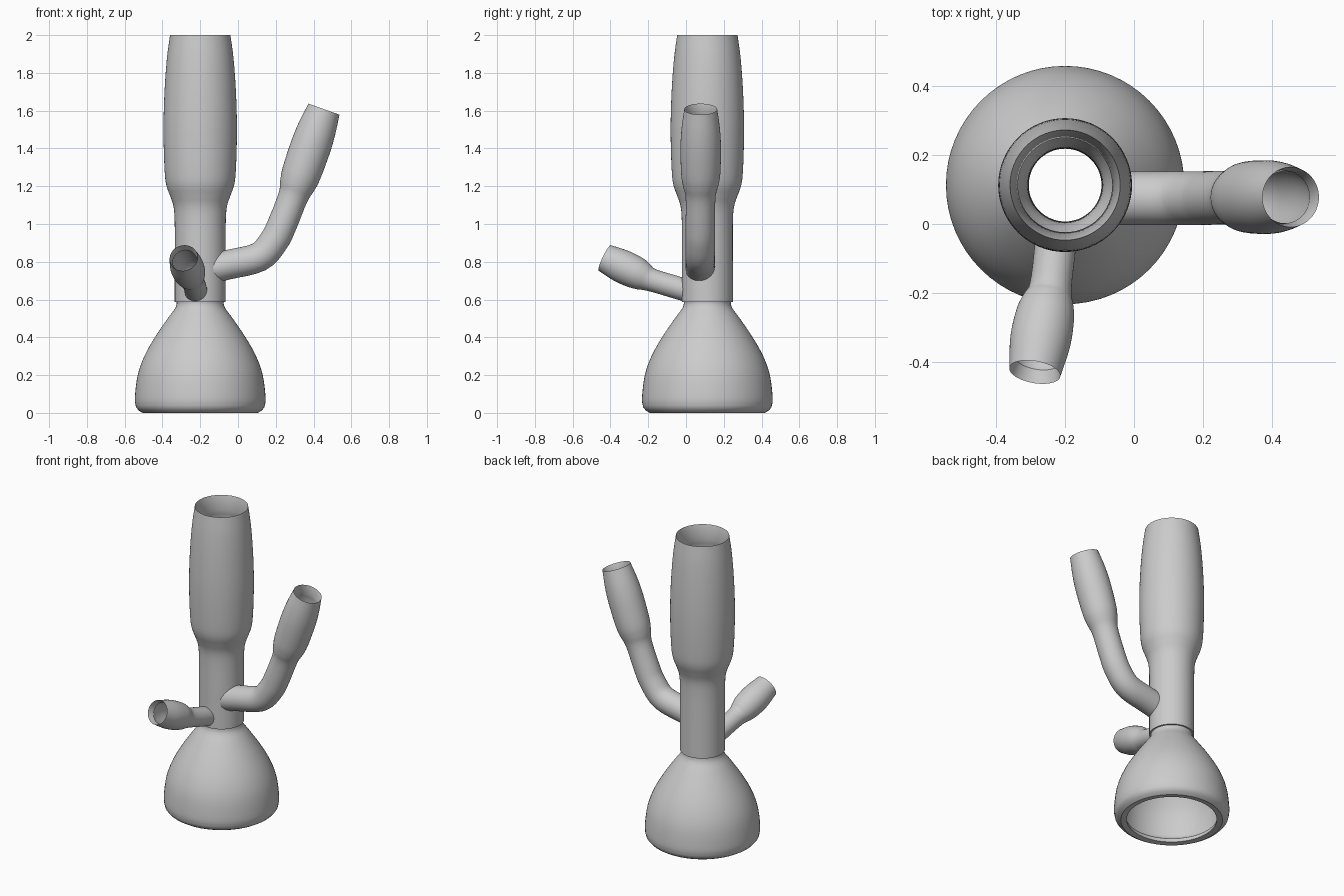
import bpy, bmesh, math
from mathutils import Vector

if "Cube" in bpy.data.objects:
    bpy.data.objects.remove(bpy.data.objects["Cube"])

AXIS = Vector((-0.2, 0.113, 0))   # centre line of base and main tube
SEG = 64

grey = bpy.data.materials.new("plain_grey")
grey.diffuse_color = (0.6, 0.6, 0.6, 1)
grey.use_nodes = True
grey.node_tree.nodes["Principled BSDF"].inputs["Base Color"].default_value = grey.diffuse_color


def smooth_points(pts, n=4):
    """Catmull-Rom resampling of a few key points."""
    v = [Vector(p) for p in pts]
    v = [2 * v[0] - v[1]] + v + [2 * v[-1] - v[-2]]
    out = []
    for a, b, c, d in zip(v, v[1:], v[2:], v[3:]):
        for i in range(n):
            t = i / n
            out.append(0.5 * (2 * b + (c - a) * t + (2 * a - 5 * b + 4 * c - d) * t * t
                              + (3 * b - a - 3 * c + d) * t ** 3))
    return out + [v[-2]]


def skin(name, rings, keep_out=0):
    """Closed wall through rings of (centre, axis, radius)."""
    bm = bmesh.new()
    loops = []
    for c, ax, r in rings:
        q = Vector((0, 0, 1)).rotation_difference(ax)
        loop = []
        for i in range(SEG):
            a = 2 * math.pi * i / SEG
            p = c + q @ Vector((r * math.cos(a), r * math.sin(a), 0))
            d = p - AXIS
            if keep_out and math.hypot(d.x, d.y) < keep_out:
                # slide along the branch so it ends inside the main tube's wall
                aa = ax.x ** 2 + ax.y ** 2
                bb = d.x * ax.x + d.y * ax.y
                cc = d.x ** 2 + d.y ** 2 - keep_out ** 2
                p = p + ax * ((-bb + math.sqrt(bb * bb - aa * cc)) / aa)
            loop.append(bm.verts.new(p))
        loops.append(loop)
    for k, A in enumerate(loops):
        B = loops[(k + 1) % len(loops)]
        for i in range(SEG):
            j = (i + 1) % SEG
            bm.faces.new((A[i], A[j], B[j], B[i]))
    bmesh.ops.remove_doubles(bm, verts=bm.verts, dist=0.0002)
    bmesh.ops.recalc_face_normals(bm, faces=bm.faces)
    me = bpy.data.meshes.new(name)
    bm.to_mesh(me)
    bm.free()
    me.materials.append(grey)
    ob = bpy.data.objects.new(name, me)
    bpy.context.collection.objects.link(ob)
    bpy.ops.object.select_all(action='DESELECT')
    ob.select_set(True)
    bpy.context.view_layer.objects.active = ob
    bpy.ops.object.shade_smooth_by_angle(angle=math.radians(35))
    return ob


def lathe(name, profile):
    up = Vector((0, 0, 1))
    return skin(name, [(AXIS + up * z, up, r) for r, z in profile])


def branch(name, keys, wall, lip):
    """Hollow tube along (x, y, z, radius) keys with a tapered inner lip."""
    pts = smooth_points(keys)
    n = len(pts)
    outer = []
    for i, p in enumerate(pts):
        t = (pts[min(i + 1, n - 1)] - pts[max(i - 1, 0)]).to_3d().normalized()
        outer.append((p.to_3d(), t, p[3]))
    end, t, r = outer[-1]
    inner = [(c, a, q - wall) for c, a, q in outer if (end - c).length > lip * 1.2]
    inner.append((end - t * lip, t, r - wall * 0.8))
    return skin(name, outer + inner[::-1], keep_out=0.12)


# Bell-shaped base, open underneath
bell = smooth_points([(0.34, 0.03), (0.346, 0.08), (0.331, 0.2), (0.296, 0.3), (0.24, 0.4),
                      (0.172, 0.5), (0.135, 0.55), (0.125, 0.575), (0.125, 0.59)])
bell_in = smooth_points([(0.107, 0.59), (0.108, 0.55), (0.14, 0.5), (0.205, 0.4),
                         (0.26, 0.3), (0.295, 0.2), (0.305, 0.08), (0.30, 0.05)])
lathe("bell_base", [(0.27, 0.004), (0.305, 0.0), (0.325, 0.012)]
      + [tuple(p) for p in bell] + [tuple(p) for p in bell_in] + [(0.275, 0.03)])

# Main upright tube with swollen mouth
tube = [tuple(p) for p in smooth_points(
    [(0.135, 0.587), (0.135, 0.8), (0.135, 1.0), (0.141, 1.09), (0.16, 1.15), (0.178, 1.2),
     (0.187, 1.26), (0.193, 1.4), (0.194, 1.55), (0.188, 1.72), (0.176, 1.88), (0.16, 2.0)])]
tube_in = [(r - 0.028, z) for r, z in tube if z < 1.88] + [(0.137, 1.91)]
lathe("main_tube", tube + tube_in[::-1])

# Bent side branch with swollen mouth
branch("bent_branch", [
    (-0.2, 0.075, 0.75, 0.078), (-0.05, 0.075, 0.785, 0.078), (0.11, 0.075, 0.825, 0.078),
    (0.19, 0.075, 0.91, 0.078), (0.235, 0.076, 1.0, 0.078), (0.29, 0.077, 1.14, 0.079),
    (0.313, 0.077, 1.205, 0.094), (0.336, 0.078, 1.27, 0.104), (0.385, 0.078, 1.41, 0.107),
    (0.42, 0.078, 1.51, 0.101), (0.455, 0.078, 1.608, 0.087)], 0.014, 0.05)

# Short front branch with swollen mouth
branch("front_branch", [
    (-0.222, 0.03, 0.64, 0.06), (-0.228, -0.06, 0.667, 0.06), (-0.242, -0.18, 0.703, 0.061),
    (-0.25, -0.225, 0.722, 0.075), (-0.258, -0.265, 0.742, 0.085),
    (-0.272, -0.34, 0.777, 0.088), (-0.288, -0.43, 0.82, 0.075)], 0.013, 0.04)
